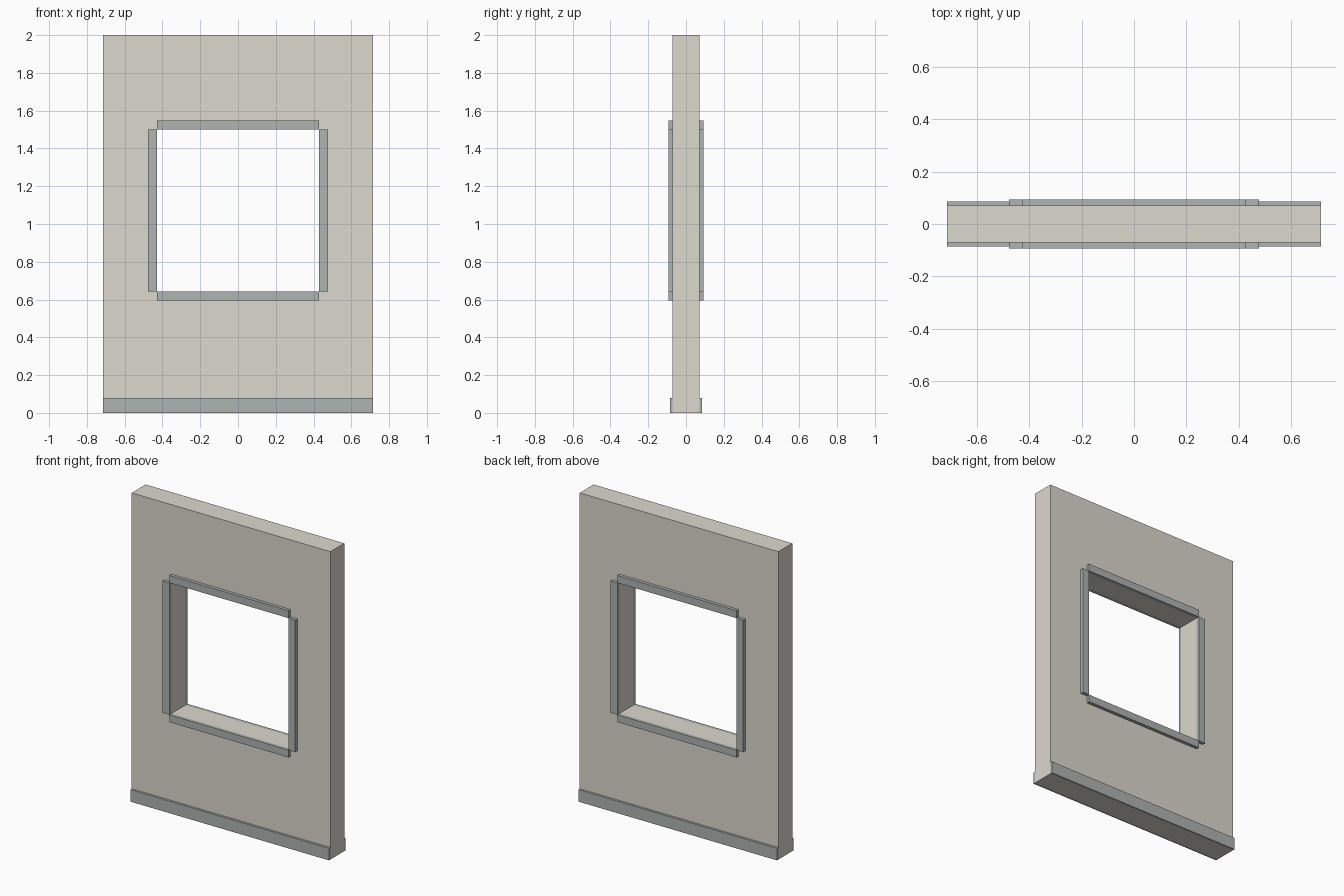
import bpy

if "Cube" in bpy.data.objects:
    bpy.data.objects.remove(bpy.data.objects["Cube"])

# Key dimensions
W, H, T = 0.714, 2.0, 0.0714          # wall half width, height, half thickness
OX, Z0, Z1 = 0.4286, 0.643, 1.5       # opening half width, sill and head heights
TRIM, TRIM_Y = 0.048, 0.093           # window trim width and outer face
BASE_H, BASE_Y = 0.078, 0.086         # baseboard height and outer face


def material(name, color):
    m = bpy.data.materials.new(name)
    m.diffuse_color = color
    m.use_nodes = True
    m.node_tree.nodes["Principled BSDF"].inputs["Base Color"].default_value = m.diffuse_color
    return m


wall_mat = material("plaster", (0.72, 0.69, 0.62, 1))
trim_mat = material("trim_paint", (0.42, 0.46, 0.45, 1))


def box(name, x, y, z, mat):
    """Box spanning the given (min, max) ranges."""
    mid = [(a + b) / 2 for a, b in (x, y, z)]
    bpy.ops.mesh.primitive_cube_add(size=1, location=mid)
    ob = bpy.context.object
    ob.name = name
    ob.scale = [b - a for a, b in (x, y, z)]
    bpy.ops.object.transform_apply(location=False, rotation=False, scale=True)
    ob.data.materials.append(mat)
    return ob


# Wall panels around the opening
box("wall_left", (-W, -OX), (-T, T), (0, H), wall_mat)
box("wall_right", (OX, W), (-T, T), (0, H), wall_mat)
box("wall_below_window", (-OX, OX), (-T, T), (0, Z0), wall_mat)
box("wall_above_window", (-OX, OX), (-T, T), (Z1, H), wall_mat)

# Window trim and baseboard on both faces
for side, s in (("front", -1), ("back", 1)):
    ty = sorted((s * T, s * TRIM_Y))
    box(side + "_trim_top", (-OX, OX), ty, (Z1, Z1 + TRIM), trim_mat)
    box(side + "_trim_bottom", (-OX, OX), ty, (Z0 - TRIM, Z0), trim_mat)
    box(side + "_trim_left", (-OX - TRIM, -OX), ty, (Z0, Z1), trim_mat)
    box(side + "_trim_right", (OX, OX + TRIM), ty, (Z0, Z1), trim_mat)
    box(side + "_baseboard", (-W, W), sorted((s * T, s * BASE_Y)), (0, BASE_H), trim_mat)
